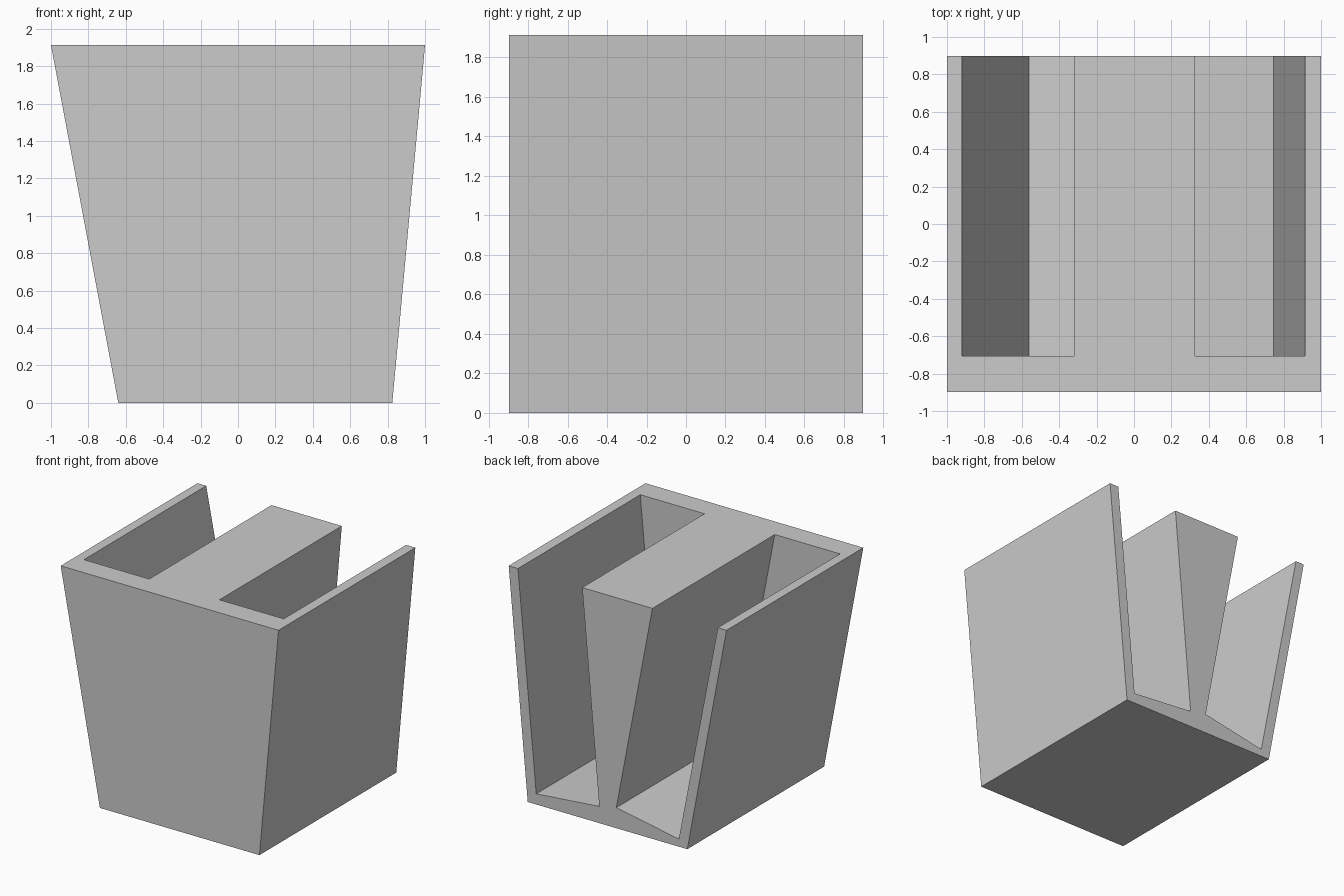
import bpy
import bmesh

if "Cube" in bpy.data.objects:
    bpy.data.objects.remove(bpy.data.objects["Cube"], do_unlink=True)

HEIGHT = 1.913
BACK, FRONT, SLOT_FRONT = 0.897, -0.897, -0.717

grey = bpy.data.materials.new("plain grey")
grey.use_nodes = True
colour = (0.6, 0.6, 0.6, 1)
grey.diffuse_color = colour
grey.node_tree.nodes["Principled BSDF"].inputs["Base Color"].default_value = colour


def prism(name, outline, y0, y1):
    """Extrude an x-z outline from y0 to y1."""
    bm = bmesh.new()
    face = bm.faces.new([bm.verts.new((x, y0, z)) for x, z in outline])
    moved = bmesh.ops.extrude_face_region(bm, geom=[face])["geom"]
    verts = [v for v in moved if isinstance(v, bmesh.types.BMVert)]
    bmesh.ops.translate(bm, verts=verts, vec=(0, y1 - y0, 0))
    bmesh.ops.recalc_face_normals(bm, faces=bm.faces)
    mesh = bpy.data.meshes.new(name)
    bm.to_mesh(mesh)
    bm.free()
    mesh.materials.append(grey)
    obj = bpy.data.objects.new(name, mesh)
    bpy.context.collection.objects.link(obj)
    return obj


# Closed front wall with the full flared outline
outer = [(-0.64, 0), (0.825, 0), (1, HEIGHT), (-1, HEIGHT)]

# Tilted slots, open at the top and back, leave two walls and a centre wedge
slotted = [
    *outer[:3],
    (0.915, HEIGHT), (0.747, 0.088), (0.168, 0.139), (0.325, HEIGHT),
    (-0.32, HEIGHT), (0.012, 0.17), (-0.562, 0.063), (-0.92, HEIGHT),
    outer[3],
]
holder = prism("slotted_holder", slotted, SLOT_FRONT, BACK)

# Push the front out and close it, joined into one solid
front_wall = prism("front_wall", outer, FRONT, SLOT_FRONT + 0.01)
join = holder.modifiers.new("join_front_wall", "BOOLEAN")
join.operation = "UNION"
join.solver = "EXACT"
join.object = front_wall
bpy.context.view_layer.update()
evaluated = holder.evaluated_get(bpy.context.evaluated_depsgraph_get())
solid = bpy.data.meshes.new_from_object(evaluated)
holder.modifiers.clear()
holder.data = solid
bpy.data.objects.remove(front_wall, do_unlink=True)
